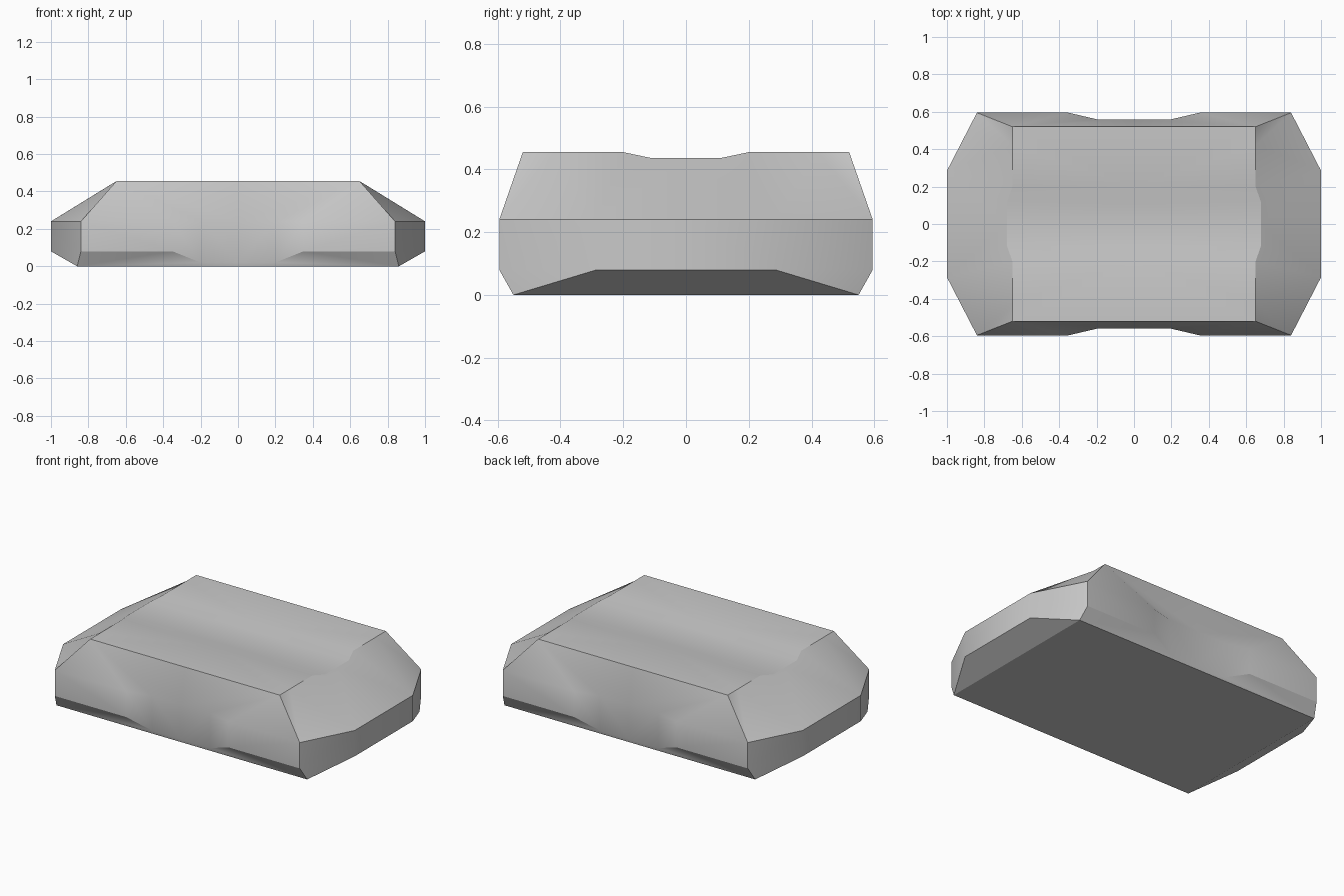
import bpy
import bmesh
import math

cube = bpy.data.objects.get("Cube")
if cube:
    bpy.data.objects.remove(cube, do_unlink=True)

# Single stone-grey material
grey = bpy.data.materials.new("stone_grey")
grey.use_nodes = True
colour = (0.58, 0.58, 0.58, 1)
grey.diffuse_color = colour
grey.node_tree.nodes["Principled BSDF"].inputs["Base Color"].default_value = colour

bm = bmesh.new()


def row(*points):
    return [bm.verts.new(p) for p in points]


def face(*verts):
    bm.faces.new(verts)


# One quarter of the body, as rows of points from the base up
base = row((0, 0, 0), (.86, 0, 0), (.86, .55, 0), (0, .55, 0))
outline = [(0, .56), (.2, .56), (.35, .595), (.84, .595), (1, .285), (1, 0)]
mid = row(*[(x, y, .24) for x, y in outline])
# the lower rim dips where the front is pinched in
low = row(*[(x, .555, .02) if y == .56 else (x, y, .08) for x, y in outline])

# Top rim and the centre line of the shallow groove across the top
front_mid, corner, chamfer, lip, groove, side_mid = row(
    (0, .52, .455), (.65, .52, .455), (.65, .42, .455),
    (.65, .2, .455), (.68, .115, .437), (.68, 0, .437))
centre, inner_groove, inner_lip = row((0, 0, .437), (0, .115, .437), (0, .2, .455))

# Underside and the undercut strips
face(*base)
face(base[3], base[2], low[1], low[0])
for i in range(1, 4):
    face(base[2], low[i + 1], low[i])
face(base[1], base[2], low[4], low[5])

# Vertical walls
for i in range(len(low) - 1):
    face(low[i], low[i + 1], mid[i + 1], mid[i])

# Sloped front, corner and side
face(mid[0], mid[1], corner, front_mid)
face(mid[1], mid[2], corner)
face(mid[2], mid[3], corner)
face(mid[3], chamfer, corner)
face(mid[3], mid[4], chamfer)
face(mid[4], lip, chamfer)
face(mid[4], groove, lip)
face(mid[4], mid[5], side_mid, groove)

# Top with its groove
face(front_mid, corner, chamfer, lip, inner_lip)
face(inner_lip, lip, groove, inner_groove)
face(inner_groove, groove, side_mid, centre)

mesh = bpy.data.meshes.new("slab_body")
bm.to_mesh(mesh)
bm.free()
mesh.materials.append(grey)
body = bpy.data.objects.new("slab_body", mesh)
bpy.context.collection.objects.link(body)
bpy.ops.object.select_all(action="DESELECT")
body.select_set(True)
bpy.context.view_layer.objects.active = body

# Mirror the quarter to all four sides
mirror = body.modifiers.new("four_sides", "MIRROR")
mirror.use_axis = (True, True, False)
bpy.ops.object.modifier_apply(modifier=mirror.name)

bm = bmesh.new()
bm.from_mesh(body.data)
bmesh.ops.recalc_face_normals(bm, faces=bm.faces)
bm.to_mesh(body.data)
bm.free()

bpy.ops.object.shade_smooth_by_angle(angle=math.radians(28.5))
